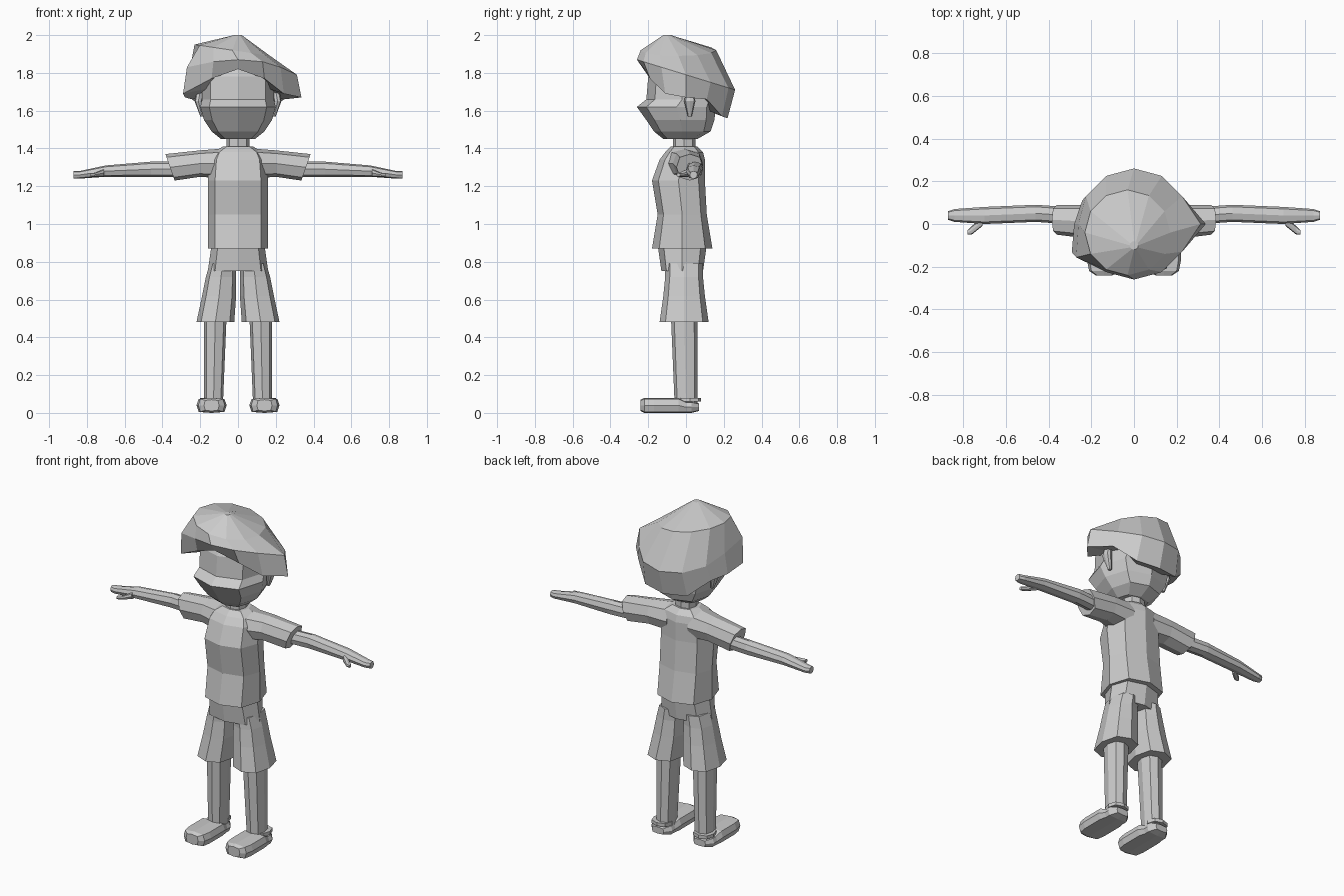
import bpy, bmesh
from math import cos, sin, pi
from mathutils import Vector

cube = bpy.data.objects.get("Cube")
if cube:
    bpy.data.objects.remove(cube)

shade = (0.6, 0.6, 0.6, 1)
grey = bpy.data.materials.new("plain_grey")
grey.use_nodes = True
grey.diffuse_color = shade
grey.node_tree.nodes["Principled BSDF"].inputs["Base Color"].default_value = shade


def oval(x=0, y=0, z=0, wide=0, deep=0, tall=0, boxy=.76):
    """Eight-sided cross-section, flat along whichever half-size is left out."""
    corners = [(1, 0), (boxy, boxy), (0, 1), (-boxy, boxy)]
    corners += [(-a, -b) for a, b in corners]
    points = []
    for a, b in corners:
        if not tall:
            offset = (a * wide, b * deep, 0)
        elif not wide:
            offset = (0, a * deep, b * tall)
        else:
            offset = (a * wide, 0, b * tall)
        points.append(Vector((x, y, z)) + Vector(offset))
    return points


def skin(name, *rings, side=1):
    """Bridge a stack of equal rings with quads and close both ends."""
    bm = bmesh.new()
    rows = [[bm.verts.new((side * x, y, z)) for x, y, z in ring] for ring in rings]
    for low, high in zip(rows, rows[1:]):
        for i in range(len(low)):
            bm.faces.new((low[i - 1], low[i], high[i], high[i - 1]))
    for end in (rows[0], rows[-1]):
        centre = sum((vert.co for vert in end), Vector()) / len(end)
        middle = bm.verts.new(centre)
        for i in range(len(end)):
            bm.faces.new((end[i - 1], end[i], middle))
    bmesh.ops.recalc_face_normals(bm, faces=bm.faces)
    mesh = bpy.data.meshes.new(name)
    bm.to_mesh(mesh)
    bm.free()
    mesh.materials.append(grey)
    part = bpy.data.objects.new(name, mesh)
    bpy.context.collection.objects.link(part)


# Shirt body, neck and hips
skin("shirt",
     oval(z=.87, y=-.02, wide=.16, deep=.16),
     oval(z=1.05, y=-.02, wide=.16, deep=.13),
     oval(z=1.23, y=-.04, wide=.16, deep=.14),
     oval(z=1.34, y=-.02, wide=.15, deep=.12),
     oval(z=1.38, y=-.01, wide=.13, deep=.1),
     oval(z=1.41, y=-.01, wide=.08, deep=.07))
skin("neck",
     oval(z=1.38, y=-.01, wide=.06, deep=.06),
     oval(z=1.48, y=-.01, wide=.06, deep=.06))
skin("shorts_hips",
     oval(z=.75, y=-.02, wide=.16, deep=.11),
     oval(z=.89, y=-.02, wide=.14, deep=.13))

# Head with a protruding jaw ridge
skin("head",
     oval(z=1.45, y=-.03, wide=.09, deep=.09),
     oval(z=1.49, y=-.02, wide=.14, deep=.15),
     oval(z=1.55, y=-.03, wide=.18, deep=.18),
     oval(z=1.62, y=-.05, wide=.2, deep=.21),
     oval(z=1.66, y=-.02, wide=.19, deep=.19),
     oval(z=1.78, y=-.02, wide=.19, deep=.18),
     oval(z=1.86, y=-.02, wide=.14, deep=.14))

for label, side in (("left", 1), ("right", -1)):
    # Sleeve with a slanted cuff, arm and thumb
    cuff = oval(x=.36, y=.02, z=1.3, deep=.07, tall=.07)
    for point in cuff:
        point.x += (point.z - 1.3) * .35
    skin(label + "_sleeve",
         oval(x=.07, y=-.01, z=1.32, deep=.1, tall=.08),
         oval(x=.2, y=.01, z=1.32, deep=.08, tall=.07),
         cuff, side=side)
    skin(label + "_arm",
         oval(x=.32, y=.04, z=1.29, deep=.04, tall=.04),
         oval(x=.46, y=.05, z=1.29, deep=.04, tall=.04),
         oval(x=.7, y=.04, z=1.28, deep=.04, tall=.03),
         oval(x=.84, y=.04, z=1.26, deep=.03, tall=.02),
         oval(x=.87, y=.04, z=1.26, deep=.02, tall=.02), side=side)
    skin(label + "_thumb",
         oval(x=.71, y=.01, z=1.27, deep=.02, tall=.02),
         oval(x=.76, y=-.03, z=1.26, deep=.02, tall=.01),
         oval(x=.78, y=-.04, z=1.26, deep=.01, tall=.01), side=side)

    # Flared shorts leg and bare leg
    skin(label + "_shorts_leg",
         oval(x=.12, y=-.01, z=.48, wide=.1, deep=.13),
         oval(x=.1, y=-.01, z=.62, wide=.09, deep=.11),
         oval(x=.09, y=-.01, z=.72, wide=.08, deep=.1),
         oval(x=.08, y=-.01, z=.79, wide=.07, deep=.1), side=side)
    skin(label + "_leg",
         oval(x=.13, z=.04, wide=.05, deep=.06),
         oval(x=.12, y=-.01, z=.52, wide=.06, deep=.07), side=side)

    # Shoe, low at the heel, and heel strap
    skin(label + "_shoe",
         oval(x=.14, y=.07, z=.03, wide=.04, tall=.02, boxy=.85),
         oval(x=.14, y=.03, z=.03, wide=.07, tall=.03, boxy=.85),
         oval(x=.14, z=.03, wide=.07, tall=.03, boxy=.85),
         oval(x=.14, y=-.04, z=.04, wide=.08, tall=.04, boxy=.85),
         oval(x=.14, y=-.17, z=.04, wide=.08, tall=.04, boxy=.85),
         oval(x=.14, y=-.22, z=.04, wide=.07, tall=.04, boxy=.85),
         oval(x=.14, y=-.24, z=.04, wide=.04, tall=.03, boxy=.85), side=side)
    skin(label + "_heel_strap",
         oval(x=.14, y=.02, z=.06, wide=.06, deep=.06),
         oval(x=.14, y=.02, z=.08, wide=.06, deep=.06), side=side)

    # Ear
    skin(label + "_ear",
         oval(x=.19, y=.02, z=1.57, wide=.01, deep=.01),
         oval(x=.21, y=.02, z=1.65, wide=.02, deep=.03),
         oval(x=.2, y=.02, z=1.7, wide=.02, deep=.02), side=side)

# Hair: twelve columns from the front round the model's left, two of them swept into tips
hem_heights = [1.82, 1.77, 1.69, 1.67, 1.66, 1.57, 1.56]
tips = {3: 1.2, 10: 1.2}
inner, hem, bulge, crown, peak = rows = [], [], [], [], []
for i in range(12):
    turn = i * pi / 6
    around = Vector((sin(turn), -cos(turn), 0))
    front = cos(turn)
    reach = tips.get(i, 1)
    low = hem_heights[min(i, 12 - i)]
    hem.append(Vector((around.x * .28 * reach, around.y * .22 * reach, low)))
    inner.append(Vector((around.x * .17, around.y * .14, low + .03)))
    bulge.append(Vector((around.x * .26 * reach, around.y * .26 * reach, 1.79 + .08 * front)))
    crown.append(Vector((around.x * .2 - .03, around.y * .2 - .04, 1.92 - .03 * around.x)))
    peak.append(Vector((around.x * .02, around.y * .02 - .1, 2)))
skin("hair", *rows)
